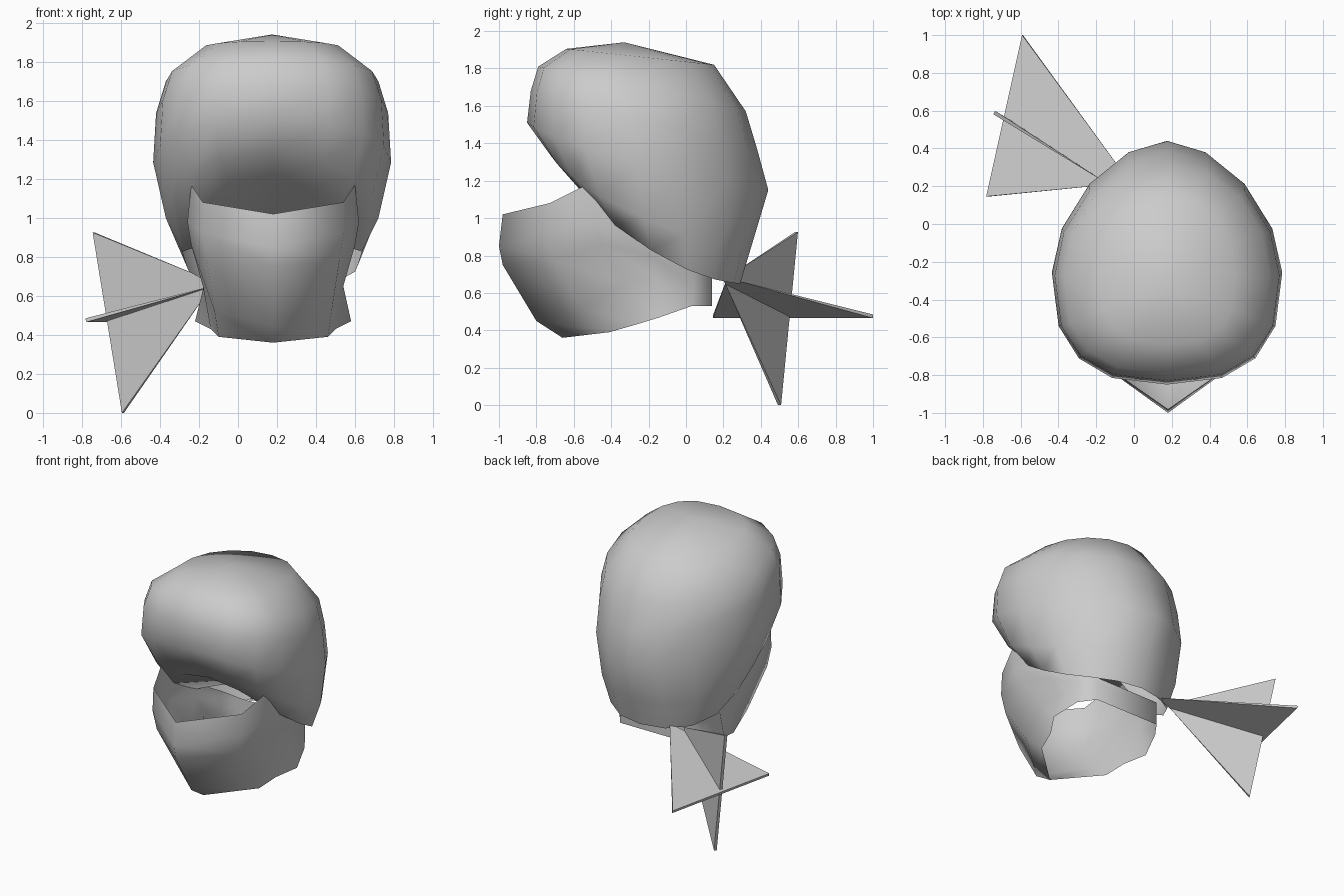
import bpy, bmesh, math
from mathutils import Vector

if "Cube" in bpy.data.objects:
    bpy.data.objects.remove(bpy.data.objects["Cube"])

CX = 0.175   # symmetry plane of cap and mask


def make(name, verts, faces, angle, fix_normals=True):
    me = bpy.data.meshes.new(name)
    me.from_pydata([tuple(v) for v in verts], [], faces)
    ob = bpy.data.objects.new(name, me)
    bpy.context.collection.objects.link(ob)
    bm = bmesh.new()
    bm.from_mesh(me)
    bmesh.ops.remove_doubles(bm, verts=bm.verts, dist=0.0005)
    if fix_normals:
        bmesh.ops.recalc_face_normals(bm, faces=bm.faces)
    bm.to_mesh(me)
    bm.free()
    bpy.context.view_layer.objects.active = ob
    ob.select_set(True)
    bpy.ops.object.shade_smooth_by_angle(angle=math.radians(angle))
    ob.select_set(False)
    return ob


# Head cap: tilted rings (front y, z, back y, z, half width, side sag, rear roundness),
# squarer at the forehead and more pointed at the nape
rings = [
    (-0.59, 1.20, 0.29, 0.65, 0.46, 0.12, 2.1),
    (-0.72, 1.33, 0.35, 0.85, 0.545, 0.11, 2.0),
    (-0.85, 1.51, 0.44, 1.15, 0.61, 0.06, 1.75),
    (-0.83, 1.68, 0.38, 1.37, 0.595, 0.0, 1.85),
    (-0.79, 1.81, 0.32, 1.57, 0.545, 0.0, 2.0),
    (-0.64, 1.905, 0.15, 1.82, 0.36, 0.0, 2.1),
]
SEG = 16
verts, faces = [], []
for yf, zf, yb, zb, w, sag, rear in rings:
    yc = yf + (yb - yf) * 0.46
    for k in range(SEG):
        a = 2 * math.pi * k / SEG
        c, s = math.cos(a), math.sin(a)
        p = 2 / (rear if s > 0 else 2.6)
        x = w * math.copysign(abs(c) ** p, c)
        y = yc + (yb - yc if s > 0 else yf - yc) * abs(s) ** p
        t = (y - yf) / (yb - yf)
        verts.append((CX + x, y, zf + (zb - zf) * t - sag * (x / w) ** 2))
for r in range(len(rings) - 1):
    for k in range(SEG):
        n = (k + 1) % SEG
        faces.append((r * SEG + k, r * SEG + n, (r + 1) * SEG + n, (r + 1) * SEG + k))
top = len(verts)
verts.append((CX, -0.33, 1.94))
faces += [(top - SEG + k, top - SEG + (k + 1) % SEG, top) for k in range(SEG)]
# Underside of the brow, running back from the front half of the rim
verts.append((CX, -0.08, 0.99))
faces += [((k + 1) % SEG, k, top + 1) for k in range(SEG // 2, SEG)]
make("head_cap", verts, faces, 80, False)

# Face mask: columns from the nose round to the nape, each listed top to bottom
columns = [
    [(0, -0.98, 1.02), (0, -1.0, 0.85), (0, -0.98, 0.75), (0, -0.80, 0.45), (0, -0.66, 0.36)],
    [(0.36, -0.73, 1.08), (0.36, -0.74, 0.92), (0.34, -0.72, 0.78), (0.30, -0.55, 0.52), (0.28, -0.41, 0.39)],
    [(0.42, -0.55, 1.17), (0.44, -0.50, 0.98), (0.42, -0.45, 0.86), (0.36, -0.32, 0.65), (0.32, -0.27, 0.43)],
    [(0.43, -0.28, 0.95), (0.42, -0.24, 0.88), (0.38, -0.19, 0.80), (0.35, -0.15, 0.67), (0.40, -0.14, 0.47)],
    [(0.34, 0.04, 0.77), (0.34, 0.04, 0.72), (0.34, 0.04, 0.66), (0.34, 0.04, 0.60), (0.34, 0.03, 0.53)],
    [(0.26, 0.14, 0.70), (0.26, 0.14, 0.66), (0.26, 0.14, 0.62), (0.26, 0.14, 0.58), (0.26, 0.14, 0.53)],
]
columns.append([(0, y, z) for x, y, z in columns[-1]])
verts, faces = [], []
for s in (1, -1):
    base = len(verts)
    for col in columns:
        verts += [(CX + 0.005 + s * x, y, z) for x, y, z in col]
    for c in range(len(columns) - 1):
        for r in range(4):
            i = base + c * 5 + r
            faces.append((i, i + 1, i + 6, i + 5)[::s])
make("face_mask", verts, faces, 130, False)


# Knot tails: thin triangular wedges fanning out of the knot
def tail(name, apex, tip_a, tip_b, thick):
    p, a, b = Vector(apex), Vector(tip_a), Vector(tip_b)
    n = (a - p).cross(b - p).normalized() * thick / 2
    v = [p, a + n, b + n, a - n, b - n]
    make(name, v, [(0, 1, 2), (0, 4, 3), (0, 3, 1), (0, 2, 4), (1, 3, 4, 2)], 30)


tail("upright_tail", (-0.12, 0.20, 0.67), (-0.74, 0.59, 0.925), (-0.59, 0.50, 0.0), 0.02)
tail("flat_tail", (-0.02, 0.22, 0.68), (-0.78, 0.145, 0.475), (-0.59, 1.0, 0.475), 0.02)
